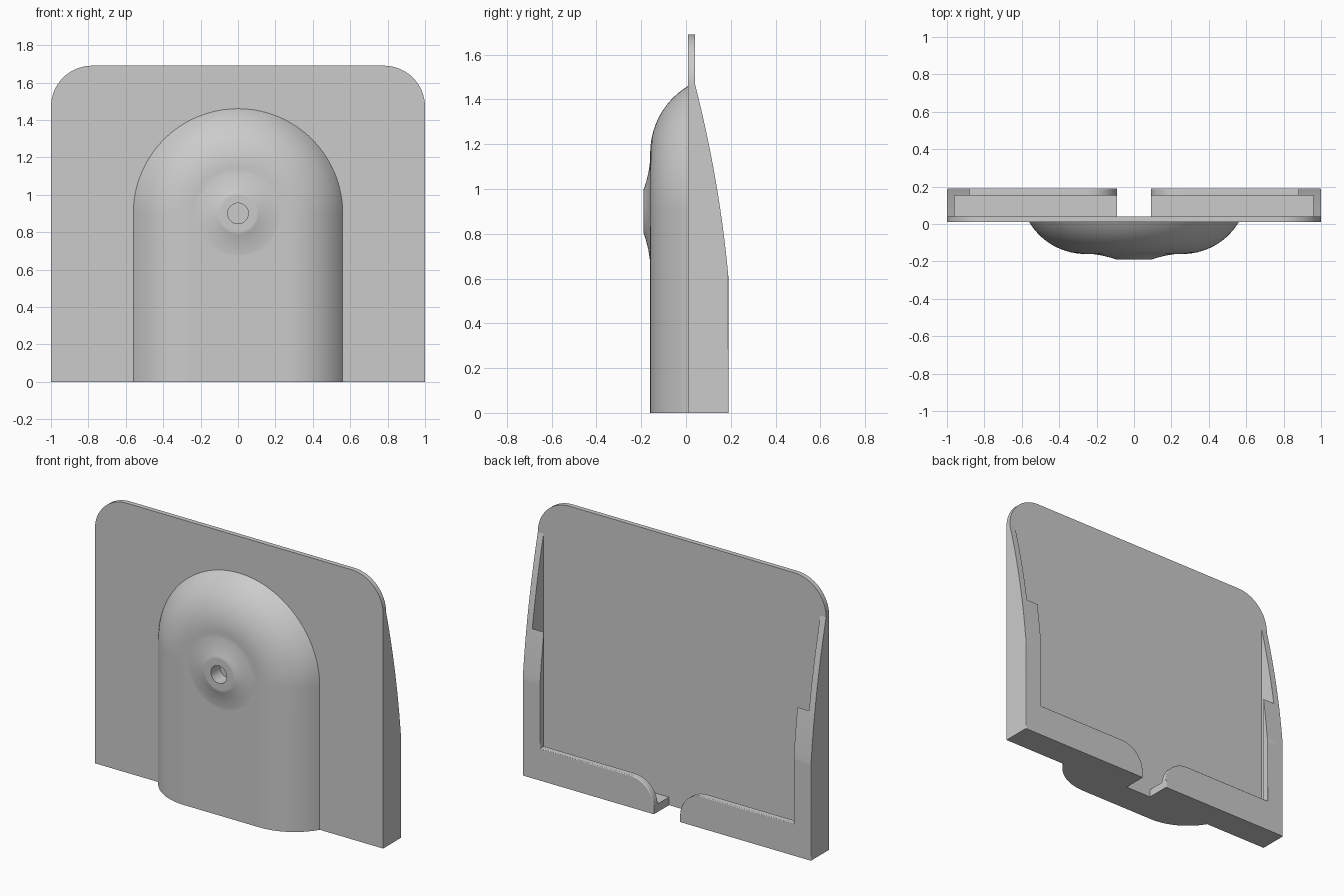
import bpy, bmesh
from math import sin, cos, pi, asin, sqrt, radians

if "Cube" in bpy.data.objects:
    bpy.data.objects.remove(bpy.data.objects["Cube"])

grey = bpy.data.materials.new("light grey plastic")
grey.use_nodes = True
grey.diffuse_color = (0.6, 0.6, 0.6, 1)
grey.node_tree.nodes["Principled BSDF"].inputs["Base Color"].default_value = (0.6, 0.6, 0.6, 1)


def loft(name, rings):
    """Solid through equal-length closed rings, capped at both ends."""
    bm = bmesh.new()
    loops = [[bm.verts.new(p) for p in ring] for ring in rings]
    n = len(loops[0])
    for a, b in zip(loops, loops[1:]):
        for i in range(n):
            j = (i + 1) % n
            bm.faces.new((a[i], a[j], b[j], b[i]))
    bm.faces.new(loops[0])
    bm.faces.new(loops[-1])
    bmesh.ops.recalc_face_normals(bm, faces=bm.faces)
    mesh = bpy.data.meshes.new(name)
    bm.to_mesh(mesh)
    bm.free()
    mesh.materials.append(grey)
    obj = bpy.data.objects.new(name, mesh)
    bpy.context.collection.objects.link(obj)
    return obj


def extrude_y(name, outline, y0, y1):
    return loft(name, [[(x, y, z) for x, z in outline] for y in (y0, y1)])


def arc(cx, cz, r, start, end, steps=16):
    angles = [radians(start + (end - start) * i / steps) for i in range(steps + 1)]
    return [(cx + r * cos(a), cz + r * sin(a)) for a in angles]


def mirrored(half):
    """Close an outline by mirroring its right half in x."""
    return half + [(-x, z) for x, z in reversed(half)]


def activate(obj):
    bpy.ops.object.select_all(action='DESELECT')
    obj.select_set(True)
    bpy.context.view_layer.objects.active = obj


def combine(obj, other, operation):
    mod = obj.modifiers.new(operation, 'BOOLEAN')
    mod.operation, mod.object, mod.solver = operation, other, 'EXACT'
    activate(obj)
    bpy.ops.object.modifier_apply(modifier=mod.name)
    bpy.data.objects.remove(other)


def smooth(obj):
    activate(obj)
    bpy.ops.object.shade_smooth_by_angle(angle=radians(28))
    obj.modifiers.new("weighted normals", 'WEIGHTED_NORMAL').keep_sharp = True


# Back plate with rounded upper corners
HEIGHT, CORNER = 1.69, 0.22
plate = extrude_y("back_plate", mirrored([(1, 0)] + arc(1 - CORNER, HEIGHT - CORNER, CORNER, 0, 90)),
                  0.01, 0.04)
smooth(plate)

# Arched front bump: a flat front rounded off towards the plate
CENTRE, FLAT, ROUND = 0.9, 0.26, 0.35


def arch(r, y):
    pts = [(r, 0)] + arc(0, CENTRE, r, 0, 180, 64) + [(-r, 0)]
    return [(x, y, z) for x, z in pts]


sweep = asin(0.3 / ROUND)
section = [(FLAT + ROUND * sin(sweep * i / 14), -0.16 + ROUND * (1 - cos(sweep * i / 14)))
           for i in range(15)]
bump = loft("front_bump", [arch(r, y) for r, y in section + [(0.56, 0.02)]])


# Flared boss with a blind screw hole
def circle(r, y):
    return [(x, y, z) for x, z in arc(0, CENTRE, r, 0, 360, 64)[:-1]]


flare = [(0.095 + 0.175 * t, -0.19 + 0.0315 * (1 - (1 - t) ** 2)) for t in [i / 10 for i in range(11)]]
boss = loft("boss", [circle(r, y) for r, y in flare + [(0.27, -0.1)]])
combine(bump, boss, 'UNION')
combine(bump, loft("hole", [circle(0.055, -0.3), circle(0.055, -0.1)]), 'DIFFERENCE')
smooth(bump)

# Rear cradle: side profile extruded across the width
LIP = 0.19
curve = [(LIP - 0.09 * t - 0.095 * t * t, 0.6 + t) for t in [0.87 * i / 16 for i in range(17)]]
profile = [(0.04, 0), (LIP, 0)] + curve
cradle = loft("rear_cradle", [[(x, y, z) for y, z in profile] for x in (-1, 1)])

# Pocket, and lip window with a rounded centre notch
pocket = extrude_y("pocket", mirrored([(0.96, 0.05), (0.96, 2)]), -0.1, 0.152)
combine(cradle, pocket, 'DIFFERENCE')
window = mirrored([(0.09, -0.1)] + arc(0.25, 0.04, 0.16, 180, 90, 12) + [(0.88, 0.2), (0.88, 2)])
combine(cradle, extrude_y("window", window, -0.1 + 0.2, 0.5), 'DIFFERENCE')
notch = extrude_y("notch", mirrored([(0.09, -0.1), (0.09, 0.15)]), -0.1, 0.15)
combine(cradle, notch, 'DIFFERENCE')

# Round the rear edges of the lip and sides
bm = bmesh.new()
bm.from_mesh(cradle.data)
bmesh.ops.remove_doubles(bm, verts=bm.verts, dist=0.0005)
bmesh.ops.dissolve_limit(bm, angle_limit=radians(0.5), verts=bm.verts, edges=bm.edges)


def rear_edge(e):
    a, b = (v.co for v in e.verts)
    on_rear = min(a.y, b.y) > LIP - 0.001
    level = abs(a.z - b.z) < 0.001 and (a.z < 0.001 or a.z > 0.59)
    return on_rear and not level and len(e.link_faces) == 2 and e.calc_face_angle(0) > 0.5


bmesh.ops.bevel(bm, geom=[e for e in bm.edges if rear_edge(e)], offset=0.025,
                segments=5, profile=0.5, affect='EDGES', clamp_overlap=True)
bm.to_mesh(cradle.data)
bm.free()
smooth(cradle)
